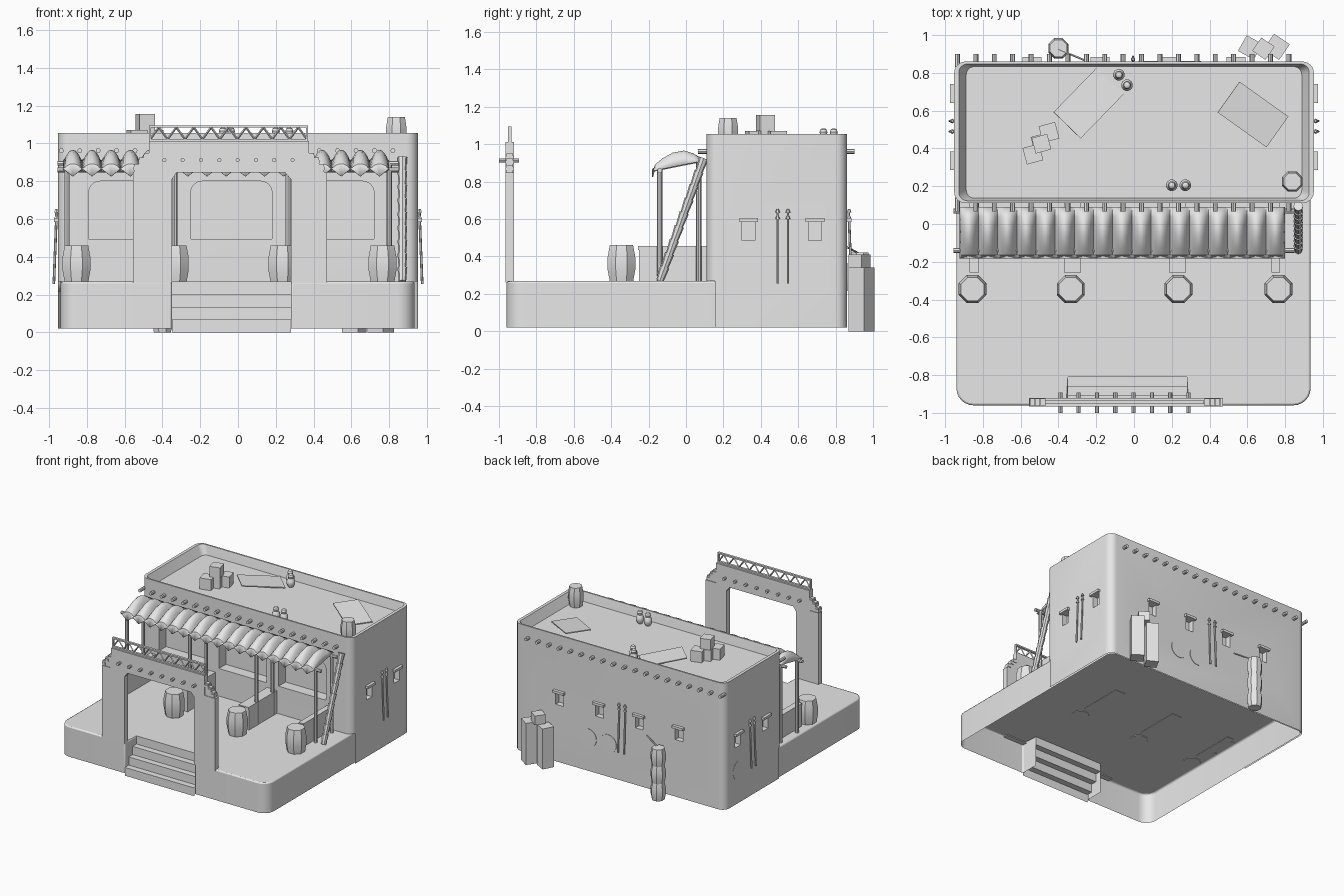
import bpy, bmesh, math
from mathutils import Vector, Matrix

if "Cube" in bpy.data.objects:
    bpy.data.objects.remove(bpy.data.objects["Cube"])

clay = bpy.data.materials.new("plain_grey")
clay.use_nodes = True
clay.diffuse_color = (0.8, 0.8, 0.8, 1)
clay.node_tree.nodes["Principled BSDF"].inputs["Base Color"].default_value = (0.8, 0.8, 0.8, 1)


def finish(name, bm, fix=True):
    if fix:
        bmesh.ops.recalc_face_normals(bm, faces=bm.faces)
    me = bpy.data.meshes.new(name)
    bm.to_mesh(me)
    bm.free()
    me.materials.append(clay)
    me.shade_smooth()
    me.set_sharp_from_angle(angle=0.6)
    ob = bpy.data.objects.new(name, me)
    bpy.context.scene.collection.objects.link(ob)
    return ob


def box(name, x, y, z, turn=0):
    """Box from (low, high) ranges, turned about its own vertical axis."""
    bm = bmesh.new()
    size = [r[1] - r[0] for r in (x, y, z)]
    mid = [(r[1] + r[0]) / 2 for r in (x, y, z)]
    m = Matrix.Translation(mid) @ Matrix.Rotation(turn, 4, 'Z') @ Matrix.Diagonal((*size, 1))
    bmesh.ops.create_cube(bm, size=1, matrix=m)
    return finish(name, bm)


def crate(name, x, y, z0, z1, s, turn):
    return box(name, (x - s / 2, x + s / 2), (y - s / 2, y + s / 2), (z0, z1), turn)


def rod(name, a, b, r1, r2=None, n=8):
    a, b = Vector(a), Vector(b)
    bm = bmesh.new()
    m = Matrix.Translation((a + b) / 2) @ (b - a).to_track_quat('Z', 'Y').to_matrix().to_4x4()
    bmesh.ops.create_cone(bm, cap_ends=True, segments=n, radius1=r1,
                          radius2=r1 if r2 is None else r2, depth=(b - a).length, matrix=m)
    return finish(name, bm)


def lathe(name, profile, loc, n):
    """Revolve (radius, height) points about z, with capped ends."""
    bm = bmesh.new()
    rings = []
    for r, h in profile:
        rings.append([bm.verts.new((loc[0] + r * math.cos(math.tau * (i + .5) / n),
                                    loc[1] + r * math.sin(math.tau * (i + .5) / n),
                                    loc[2] + h)) for i in range(n)])
    for lo, hi in zip(rings, rings[1:]):
        for i in range(n):
            bm.faces.new((lo[i], lo[(i + 1) % n], hi[(i + 1) % n], hi[i]))
    bm.faces.new(rings[0])
    bm.faces.new(rings[-1])
    return finish(name, bm)


def rounded(x0, x1, y0, y1, rb, rt):
    """Rectangle outline with bottom and top corner radii."""
    pts = []
    for cx, cy, sx, sy, r, a in ((x1, y0, -1, 1, rb, -90), (x1, y1, -1, -1, rt, 0),
                                 (x0, y1, 1, -1, rt, 90), (x0, y0, 1, 1, rb, 180)):
        for k in range(7 if r else 1):
            t = math.radians(a + 15 * k)
            pts.append((cx + r * (sx + math.cos(t)), cy + r * (sy + math.sin(t))))
    return pts


def prism(name, pts, lo, hi, axis='z'):
    place = {'z': lambda u, v: (u, v, lo), 'y': lambda u, v: (u, lo, v)}[axis]
    d = (0, 0, hi - lo) if axis == 'z' else (0, hi - lo, 0)
    bm = bmesh.new()
    base = bm.faces.new([bm.verts.new(place(*p)) for p in pts])
    top = bmesh.ops.extrude_face_region(bm, geom=[base], use_keep_orig=True)
    bmesh.ops.translate(bm, vec=d, verts=[v for v in top["geom"] if isinstance(v, bmesh.types.BMVert)])
    return finish(name, bm)


def cut(ob, cutter):
    m = ob.modifiers.new("cut", 'BOOLEAN')
    m.operation, m.solver, m.object = 'DIFFERENCE', 'EXACT', cutter
    bpy.context.view_layer.objects.active = ob
    bpy.ops.object.modifier_apply(modifier=m.name)
    bpy.data.objects.remove(cutter)


def open_up(ob, rule, level=None):
    """Remove the faces that match a rule, after an optional level slice."""
    bm = bmesh.new()
    bm.from_mesh(ob.data)
    if level:
        bmesh.ops.bisect_plane(bm, geom=bm.verts[:] + bm.edges[:] + bm.faces[:],
                               plane_co=(0, 0, level), plane_no=(0, 0, 1))
    bm.normal_update()
    gone = [f for f in bm.faces if rule(f.normal, f.calc_center_median())]
    bmesh.ops.delete(bm, geom=gone, context='FACES')
    bm.to_mesh(ob.data)
    bm.free()
    ob.data.shade_smooth()
    ob.data.set_sharp_from_angle(angle=.6)


def wall_box(name, side, u, z, d):
    """Box on a house wall; d is the range outwards from the wall face."""
    if side == 'back':
        return box(name, u, (.86 + d[0], .86 + d[1]), z)
    s = 1 if side == 'left' else -1
    return box(name, sorted((s * (.95 + d[0]), s * (.95 + d[1]))), u, z)


def wall_point(side, u, z, d):
    return (u, .86 + d, z) if side == 'back' else ((.95 + d) * (1 if side == 'left' else -1), u, z)


# House body: sloping parapet, three arched niches
house = prism("house", rounded(-.952, .952, .11, .86, .06, .06), .02, 1.055)
roof_cut = prism("roof_cut", rounded(-.93, .93, .122, .848, .045, .045), .98, 1.055 + .005)
for v in roof_cut.data.vertices:
    if v.co.z < 1:
        v.co.x *= .955
        v.co.y = .485 + (v.co.y - .485) * .96
cut(house, roof_cut)
for x in (-.79, -.25, .29):
    cut(house, prism("niche_cut", rounded(x, x + .43, .493, .8, 0, .06), 0, .2, 'y'))

# Windows with lintels, hanging poles with beads
for side, spots, poles in (('left', (.335, .69), (.49, .545)), ('right', (.335, .69), (.49, .545)),
                           ('back', (-.54, -.18, .18, .54), (-.06, -.005))):
    for u in spots:
        cut(house, wall_box("window_cut", side, (u - .035, u + .035), (.485, .585), (-.045, .05)))
        wall_box("window_lintel", side, (u - .05, u + .05), (.585, .605), (-.02, .025))
    for u in poles:
        rod("hanging_pole", wall_point(side, u, .255, .025), wall_point(side, u, .64, .01), .007, n=6)
        for z in (.6, .635):
            rod("pole_bead", wall_point(side, u, z, .012), wall_point(side, u, z + .018, .012), .013, .006, 6)

# Hollow underside, with no front wall below the terrace floor
open_up(house, lambda n, c: c.z < .03 or (c.z < .265 and c.y < .18 and n.y < -.2), .268)

# Round plaques on the walls
for side, u in (('back', .28), ('back', .1), ('right', .68)):
    rod("wall_disc", wall_point(side, u, .29, -.01), wall_point(side, u, .29, .004), .075, n=24)

# Roof beam ends, front and back
for i in range(19):
    x = -.935 + i * .0975
    rod("front_beam_end", (x, .065, .962), (x, .14, .962), .013)
    rod("back_beam_end", (x, .83, .962), (x, .9, .962), .013)

# Terrace shell: floor runs under the house, notch for the stairs
outline = rounded(-.94, .935, -.96, .85, .09, .05)
outline += [(-.35, -.96), (-.35, -.81), (.28, -.81), (.28, -.96)]
terrace = prism("terrace", outline, .02, .268)
open_up(terrace, lambda n, c: n.z < -.9 or (n.y < -.9 and -.83 < c.y < -.79))
soft = terrace.modifiers.new("soft_edge", 'BEVEL')
soft.width, soft.segments, soft.limit_method, soft.angle_limit = .01, 2, 'ANGLE', 1.0

# Stairs as one folded sheet
bm = bmesh.new()
fold = [(-.96, 0)]
for i in range(4):
    fold.append((fold[-1][0], .067 * (i + 1)))
    if i < 3:
        fold.append((fold[-1][0] + .05, fold[-1][1]))
pairs = [[bm.verts.new((x, y, z)) for x in (-.35, .28)] for y, z in fold]
for (a, b), (c, d) in zip(pairs, pairs[1:]):
    bm.faces.new((a, b, d, c))
finish("stairs", bm, False)

# Gateway
gate = [(-.555, .26), (-.555, .85), (-.47, .85), (-.47, 1.012), (.375, 1.012), (.375, .85), (.47, .85),
        (.47, .26), (.28, .26), (.28, .81), (.25, .845), (-.325, .845), (-.35, .81), (-.35, .26)]
prism("gateway", gate, -.965, -.92, 'y')
for s in (-1, 1):
    for k, top in enumerate((.95, .925, .89)):
        edge = -.0475 + s * (.4225 + .027 * k)
        box("gate_stepped_block", sorted((edge, edge + s * .027)), (-.96, -.925), (.845, top))
        box("gate_block_cap", sorted((edge, edge + s * .029)), (-.965, -.92), (top - .03, top - .012))
for i in range(8):
    x = -.39 + i * .097
    rod("gate_peg", (x, -1, .912), (x, -.893, .912), .011)

# Lattice above the gateway
for z in (1.012, 1.083):
    box("lattice_rail", (-.47, .37), (-.953, -.934), (z, z + .012))
for x in (-.47, .36):
    box("lattice_end", (x, x + .01), (-.953, -.934), (1.012, 1.095))
step = .83 / 18
for i in range(18):
    x, z = -.465 + i * step, (1.022, 1.085)
    rod("lattice_bar", (x, -.943, z[i % 2]), (x + step, -.943, z[1 - i % 2]), .006, n=4)

# Billowing cloth awning: straight seams, bulging panels, pointed front edge
bm = bmesh.new()
profile = [(.09, .92), (.04, .95), (-.01, .966), (-.07, .955), (-.125, .925), (-.165, .892), (-.182, .866)]
panels, per = 17, 8
rows = []
for k, (y, z) in enumerate(profile):
    row = []
    seam = .912 - .2 * (.09 - y)
    for i in range(panels * per + 1):
        t = (i % per) / per
        height = seam + (z - seam) * math.sin(math.pi * t) ** .7
        if k == len(profile) - 1:
            height = .868 - .042 * (1 - abs(2 * t - 1))
        row.append(bm.verts.new((-.925 + 1.725 * i / (panels * per), y, height)))
    rows.append(row)
for a, b in zip(rows, rows[1:]):
    for i in range(len(a) - 1):
        bm.faces.new((a[i], b[i], b[i + 1], a[i + 1]))
awning = finish("awning", bm)
awning.modifiers.new("cloth", 'SOLIDIFY').thickness = .006

# Awning frame
for y, z in ((-.14, .86), (.068, .895)):
    rod("awning_rail", (-.955, y, z), (.85, y, z), .013)
    for x in (-.905, -.335, .265, .8):
        rod("awning_post", (x, y, .265), (x, y, z + .005), .014)

# Low dividing walls between the bays
for x, w in ((-.845, .05), (-.325, .09), (.23, .09), (.75, .045)):
    box("bay_divider", (x - w / 2, x + w / 2), (-.25, .115), (.265, .435))
    box("bay_divider_cap", (x - w / 2, x + w / 2), (-.256, .115), (.435, .455))

# Notched log ladder
a, b = Vector((.87, -.14, .27)), Vector((.87, .095, .925))
for i in range(9):
    rod("log_ladder", a.lerp(b, i / 9), a.lerp(b, (i + 1) / 9), .02, .026, 8)


# Barrels
def barrel(x, y, z, r, h):
    shape = [(.84, 0), (1, .33), (1, .67), (.84, 1)]
    lathe("barrel", [(r * p, h * q) for p, q in shape], (x, y, z), 8)


for x in (-.855, -.335, .235, .765):
    barrel(x, -.345, .264, .08, .197)
barrel(.838, .225, .98, .058, .16)
for i in range(3):
    barrel(-.4, .93, i * .14, .058, .14)
rod("loose_cord", (-.25, .862, .45), (-.4, .925, .415), .006, n=6)

# Crates on the roof and stacked behind the house
for x, y in ((-.45, .485), (-.535, .37)):
    crate("roof_crate", x, y, .98, 1.07, .09, .26)
crate("roof_crate", -.495, .43, .98, 1.07, .085, .26)
crate("top_crate", -.49, .425, 1.07, 1.155, .085, .26)
crate("tall_crate", .615, .935, 0, .33, .095, -.5)
crate("tall_crate", .755, .938, 0, .34, .1, -.6)
crate("small_crate", .685, .928, .335, .41, .085, -.6)

# Tilted roof hatches
for x, y, turn, length, width in ((-.24, .64, .8, .33, .2), (.63, .58, -.62, .32, .2)):
    hatch = box("roof_hatch", (-length / 2, length / 2), (-width / 2, width / 2), (-.004, .004))
    hatch.location = (x, y, 1.005)
    hatch.rotation_euler = (0, .13, turn)

# Clay pots
for x, y in ((-.08, .79), (-.037, .735), (.2, .205), (.272, .205)):
    shape = [(.018, 0), (.031, .025), (.031, .05), (.018, .07), (.022, .085), (.016, .1), (.005, .105)]
    lathe("clay_pot", shape, (x, y, .98), 12)
